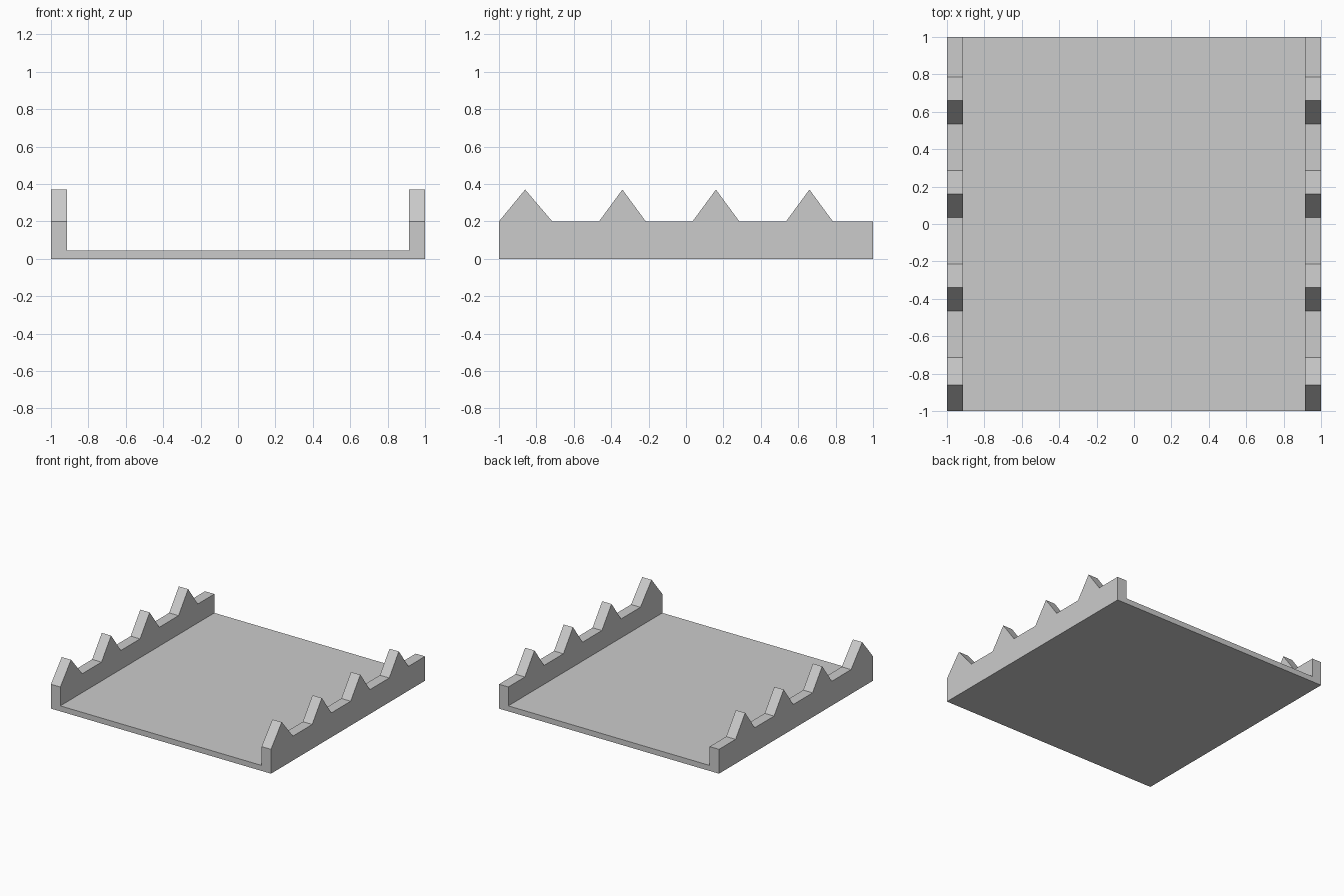
import bpy, bmesh

if "Cube" in bpy.data.objects:
    bpy.data.objects.remove(bpy.data.objects["Cube"])

WALL_IN, WALL_OUT = 0.915, 1.0
FLOOR, RIM, PEAK = 0.045, 0.2, 0.37


def extrude_x(name, profile, x0, x1):
    """Extrude a closed (y, z) profile from x0 to x1."""
    bm = bmesh.new()
    face = bm.faces.new([bm.verts.new((x0, y, z)) for y, z in profile])
    ext = bmesh.ops.extrude_face_region(bm, geom=[face])
    moved = [v for v in ext["geom"] if isinstance(v, bmesh.types.BMVert)]
    bmesh.ops.translate(bm, verts=moved, vec=(x1 - x0, 0, 0))
    bmesh.ops.recalc_face_normals(bm, faces=bm.faces)
    mesh = bpy.data.meshes.new(name)
    bm.to_mesh(mesh)
    bm.free()
    obj = bpy.data.objects.new(name, mesh)
    bpy.context.collection.objects.link(obj)
    return obj


# Floor plate between the walls
extrude_x("floor_plate", [(-1, 0), (1, 0), (1, FLOOR), (-1, FLOOR)], -WALL_IN, WALL_IN)

# Toothed wall outline: the front tooth is slightly wider and meets the end
outline = [(-1, 0), (-1, RIM), (-0.86, PEAK), (-0.715, RIM)]
for peak_y in (-0.34, 0.16, 0.66):
    outline += [(peak_y - 0.125, RIM), (peak_y, PEAK), (peak_y + 0.125, RIM)]
outline += [(1, RIM), (1, 0)]

# Left and right walls
extrude_x("left_wall", outline, -WALL_OUT, -WALL_IN)
extrude_x("right_wall", outline, WALL_IN, WALL_OUT)
